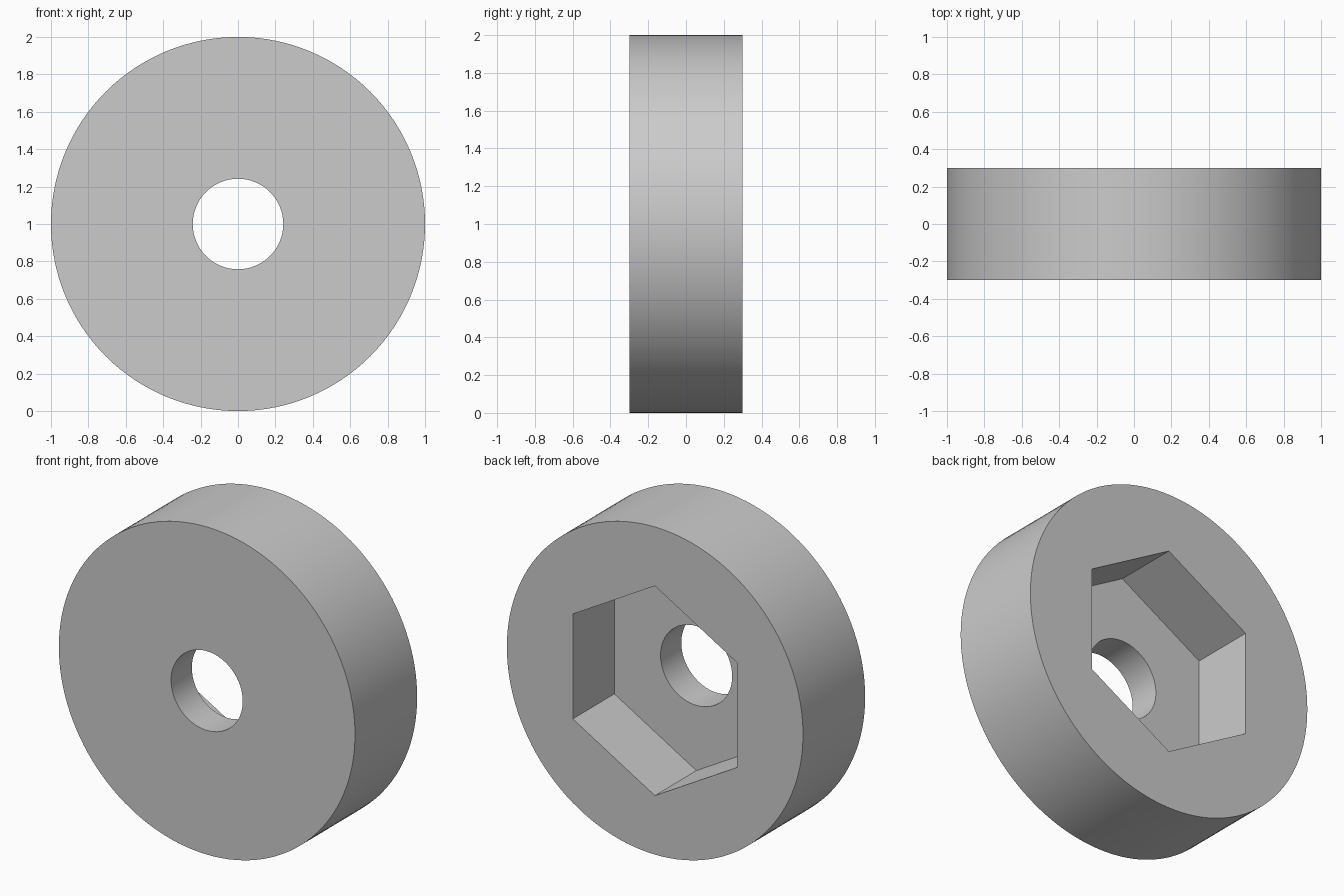
import bpy
import math

cube = bpy.data.objects.get("Cube")
if cube:
    bpy.data.objects.remove(cube, do_unlink=True)

THICKNESS = 0.6
POCKET_DEPTH = 0.4
BACK = THICKNESS / 2

grey = bpy.data.materials.new("plain grey")
grey.use_nodes = True
colour = (0.6, 0.6, 0.6, 1)
grey.diffuse_color = colour
grey.node_tree.nodes["Principled BSDF"].inputs["Base Color"].default_value = colour


def prism(name, sides, radius, y_front, y_back):
    """Prism lying along y, with one corner pointing straight up."""
    bpy.ops.mesh.primitive_cylinder_add(
        vertices=sides, radius=radius, depth=y_back - y_front,
        location=(0, (y_front + y_back) / 2, 1), rotation=(math.pi / 2, 0, 0))
    obj = bpy.context.object
    obj.name = name
    obj.data.materials.append(grey)
    bpy.ops.object.transform_apply(location=True, rotation=True, scale=True)
    return obj


# Thick round disc
disc = prism("disc", 128, 1, -BACK, BACK)

# Bolt hole right through, and hexagonal nut pocket in the back
cutters = [
    prism("bolt_hole_cutter", 64, 0.242, -1, 1),
    prism("nut_pocket_cutter", 6, 0.64, BACK - POCKET_DEPTH, 1),
]

bpy.ops.object.select_all(action='DESELECT')
disc.select_set(True)
bpy.context.view_layer.objects.active = disc
for cutter in cutters:
    cut = disc.modifiers.new(cutter.name, 'BOOLEAN')
    cut.operation = 'DIFFERENCE'
    cut.solver = 'EXACT'
    cut.object = cutter
    bpy.ops.object.modifier_apply(modifier=cut.name)
    bpy.data.objects.remove(cutter, do_unlink=True)

# Smooth round walls, crisp rims and pocket corners
bpy.ops.object.shade_smooth_by_angle(angle=math.radians(30))
